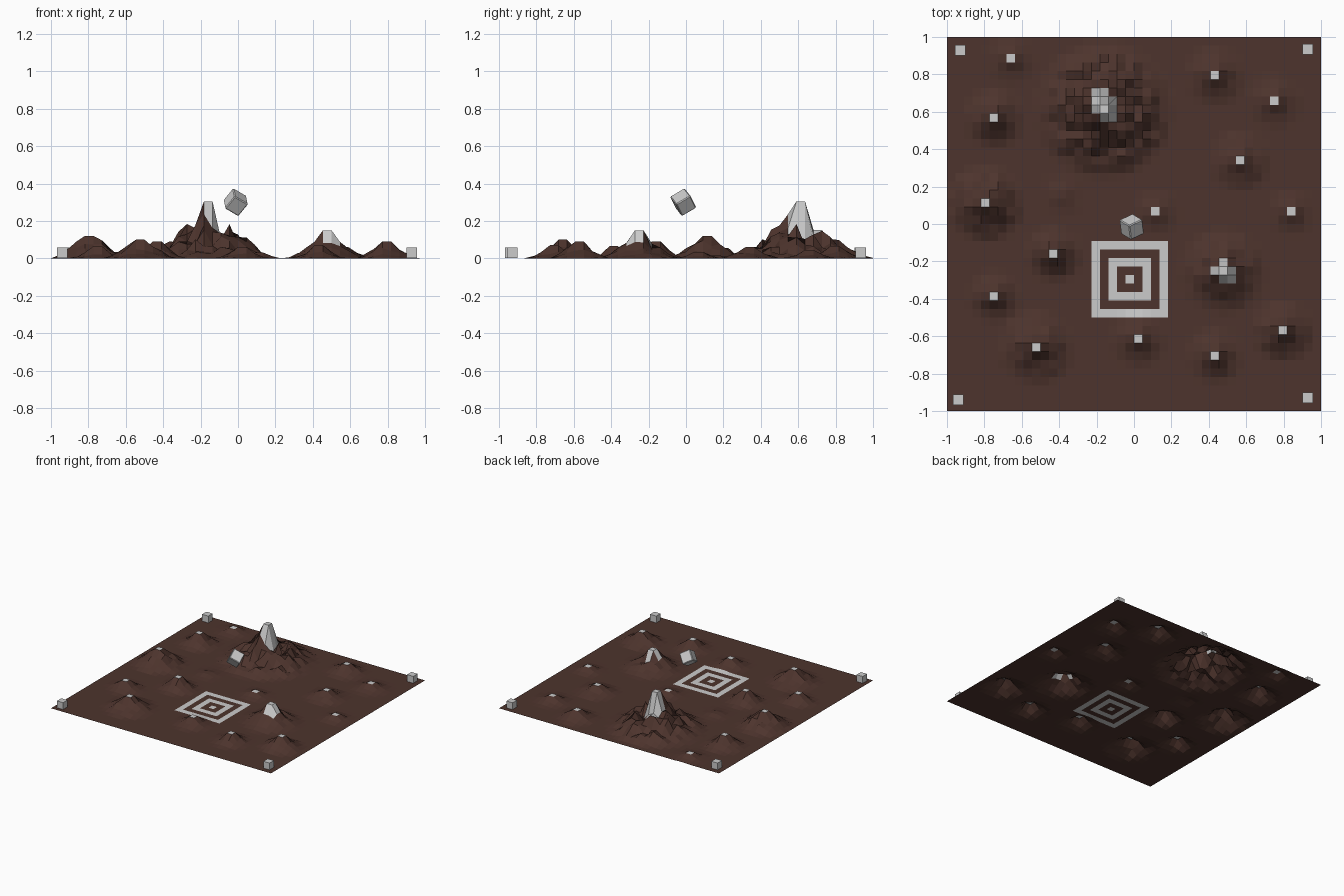
import bpy, bmesh, math, random
from mathutils import Matrix, Vector

if "Cube" in bpy.data.objects:
    bpy.data.objects.remove(bpy.data.objects["Cube"])

random.seed(7)
N = 44                # terrain cells per side
C = 2 / N             # cell size


def material(name, rgb):
    m = bpy.data.materials.new(name)
    m.diffuse_color = (*rgb, 1)
    m.use_nodes = True
    m.node_tree.nodes["Principled BSDF"].inputs["Base Color"].default_value = m.diffuse_color
    return m


brown = material("soil_brown", (0.075, 0.034, 0.026))
grey = material("pale_grey", (0.8, 0.8, 0.8))


def add_object(name, bm, mats=()):
    me = bpy.data.meshes.new(name)
    bm.to_mesh(me)
    bm.free()
    for m in mats:
        me.materials.append(m)
    ob = bpy.data.objects.new(name, me)
    bpy.context.collection.objects.link(ob)
    return ob


def cell(x, y):
    return math.floor((x + 1) / C), math.floor((y + 1) / C)


# Hills: x, y, peak height, slope height, radius, roughness
hills = [
    (-0.16, 0.615, 0.305, 0.25, 0.36, 0.40),
    (0.477, -0.25, 0.15, 0.13, 0.22, 0.25),
    (-0.80, 0.115, 0.12, 0.15, 0.20, 0.30),
    (-0.525, -0.66, 0.10, 0.12, 0.19, 0.30),
    (0.79, -0.565, 0.09, 0.11, 0.16, 0.25),
    (-0.43, -0.16, 0.09, 0.11, 0.14, 0.20),
    (-0.75, 0.57, 0.09, 0.11, 0.15, 0.20),
    (-0.75, -0.385, 0.065, 0.08, 0.13, 0.20),
    (0.02, -0.61, 0.06, 0.07, 0.14, 0.20),
    (0.43, -0.70, 0.07, 0.08, 0.14, 0.20),
    (0.57, 0.345, 0.06, 0.075, 0.16, 0.25),
    (0.43, 0.80, 0.065, 0.08, 0.15, 0.20),
    (0.75, 0.66, 0.045, 0.05, 0.14, 0.20),
    (0.84, 0.07, 0.035, 0.04, 0.12, 0.20),
    (0.11, 0.07, 0.03, 0.035, 0.12, 0.20),
    (-0.66, 0.89, 0.035, 0.04, 0.13, 0.20),
]
bump = (-0.38, 0.14, 0.015, 0.015, 0.12, 0.30)   # low mound without a cap


def height(x, y):
    z = 0
    for hx, hy, peak, slope, rad, rough in hills + [bump]:
        ix, iy = cell(hx, hy)
        cx, cy = -1 + (ix + 0.5) * C, -1 + (iy + 0.5) * C
        if max(abs(x - cx), abs(y - cy)) < C * 0.6:
            return peak
        d = math.hypot(x - cx, y - cy)
        if d < rad:
            k = 0.85 + random.uniform(-rough, rough)
            z = max(z, min(peak, slope * k * (1 - d / rad) ** 1.2))
    return z


# Terrain sheet with raised, rough hills
bm = bmesh.new()
bmesh.ops.create_grid(bm, x_segments=N, y_segments=N, size=1)
for v in bm.verts:
    v.co.z = height(v.co.x, v.co.y)

# Pale cells: hill caps, the two snowy summits and the square target
pale = {cell(h[0], h[1]) for h in hills}
px, py = cell(-0.16, 0.615)
pale |= {(px + i, py + j) for i in (-1, 0, 1) for j in (-1, 0, 1, 2)}
pale -= {(px - 1, py - 1), (px + 1, py + 2)}
qx, qy = cell(0.477, -0.25)
pale |= {(qx, qy + 1), (qx - 1, qy), (qx, qy - 1), (qx + 1, qy - 1), (qx + 1, qy)}
tx, ty = 21, 15
for f in bm.faces:
    c = f.calc_center_median()
    ix, iy = cell(c.x, c.y)
    ring = max(abs(ix - tx), abs(iy - ty))
    f.material_index = int((ix, iy) in pale or ring in (0, 2, 4))
add_object("terrain", bm, (brown, grey))


def block(name, size, centre, angles=(0, 0, 0)):
    bm = bmesh.new()
    bmesh.ops.create_cube(bm, size=size)
    ob = add_object(name, bm)
    ob.location = centre
    ob.rotation_euler = [math.radians(a) for a in angles]
    return ob


# Corner marker blocks
S = 0.056
for name, x, y in (("front_left", -0.94, -0.94), ("front_right", 0.93, -0.93),
                   ("back_left", -0.93, 0.93), ("back_right", 0.93, 0.935)):
    block("corner_block_" + name, S, (x, y, S / 2 + 0.001))

# Tumbling cube hovering above the middle
cube = block("floating_cube", 0.09, (-0.012, -0.015, 0.30), (35, 28, 25))
bev = cube.modifiers.new("edge_chamfer", 'BEVEL')
bev.width = 0.005
bev.segments = 1
